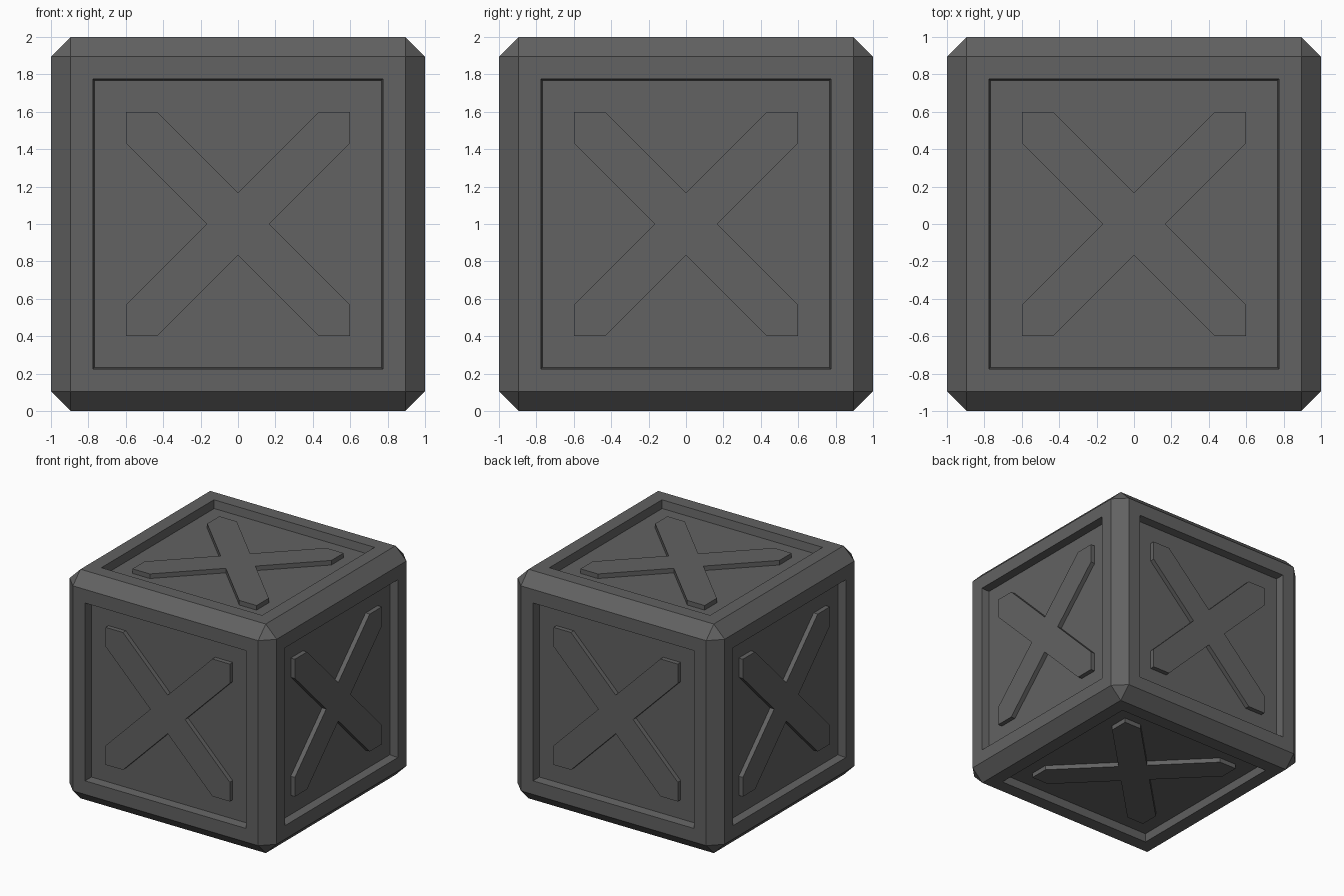
import bpy, bmesh, math
from mathutils import Matrix, Vector

if "Cube" in bpy.data.objects:
    bpy.data.objects.remove(bpy.data.objects["Cube"])

BEVEL = 0.105      # edge chamfer
FRAME = 0.727      # half size of the recess opening
SLOPE = 0.014      # draft of the recess walls
DEPTH = 0.07       # recess depth
RAISE = 0.04       # cross thickness above the panel
CENTRE = Vector((0, 0, 1))

grey = bpy.data.materials.new("dark_grey")
grey.diffuse_color = (0.122, 0.122, 0.122, 1)
grey.use_nodes = True
grey.node_tree.nodes["Principled BSDF"].inputs["Base Color"].default_value = grey.diffuse_color


def finish(bm, name):
    bmesh.ops.recalc_face_normals(bm, faces=bm.faces[:])
    mesh = bpy.data.meshes.new(name)
    bm.to_mesh(mesh)
    bm.free()
    mesh.materials.append(grey)
    obj = bpy.data.objects.new(name, mesh)
    bpy.context.collection.objects.link(obj)
    return obj


# Crate body: chamfered cube with a recessed panel on every side
bm = bmesh.new()
bmesh.ops.create_cube(bm, size=2)
bmesh.ops.bevel(bm, geom=bm.edges[:], offset=BEVEL, offset_type='OFFSET',
                segments=1, profile=0.5, affect='EDGES')
bm.normal_update()
sides = [f for f in bm.faces if max(abs(c) for c in f.normal) > 0.99]
bmesh.ops.inset_individual(bm, faces=sides, thickness=1 - BEVEL - FRAME, depth=0)
bmesh.ops.inset_individual(bm, faces=sides, thickness=SLOPE, depth=-DEPTH)
bmesh.ops.translate(bm, verts=bm.verts[:], vec=CENTRE)
finish(bm, "crate_body")


# Raised crosses: one quarter of the outline, turned four times
def cross(name, rotation):
    tip, arm = 0.6, 0.168
    quarter = [(arm, 0), (tip, tip - arm), (tip, tip), (tip - arm, tip)]
    # drop the clipped corner point: arms end in a right-angled corner
    points = []
    for k in range(4):
        turn = Matrix.Rotation(k * math.pi / 2, 3, 'Z')
        points += [turn @ Vector((x, y, 0)) for x, y in quarter]
    bm = bmesh.new()
    base = 1 - DEPTH - 0.005
    face = bm.faces.new([bm.verts.new(p + Vector((0, 0, base))) for p in points])
    top = bmesh.ops.extrude_face_region(bm, geom=[face], use_keep_orig=True)
    moved = [g for g in top["geom"] if isinstance(g, bmesh.types.BMVert)]
    bmesh.ops.translate(bm, verts=moved, vec=(0, 0, RAISE + 0.005))
    bmesh.ops.transform(bm, matrix=Matrix.Translation(CENTRE) @ rotation,
                        verts=bm.verts[:])
    finish(bm, name)


half = math.pi / 2
for name, angle, axis in [("top_cross", 0, 'X'), ("bottom_cross", math.pi, 'X'),
                          ("front_cross", half, 'X'), ("back_cross", -half, 'X'),
                          ("right_cross", half, 'Y'), ("left_cross", -half, 'Y')]:
    cross(name, Matrix.Rotation(angle, 4, axis))
